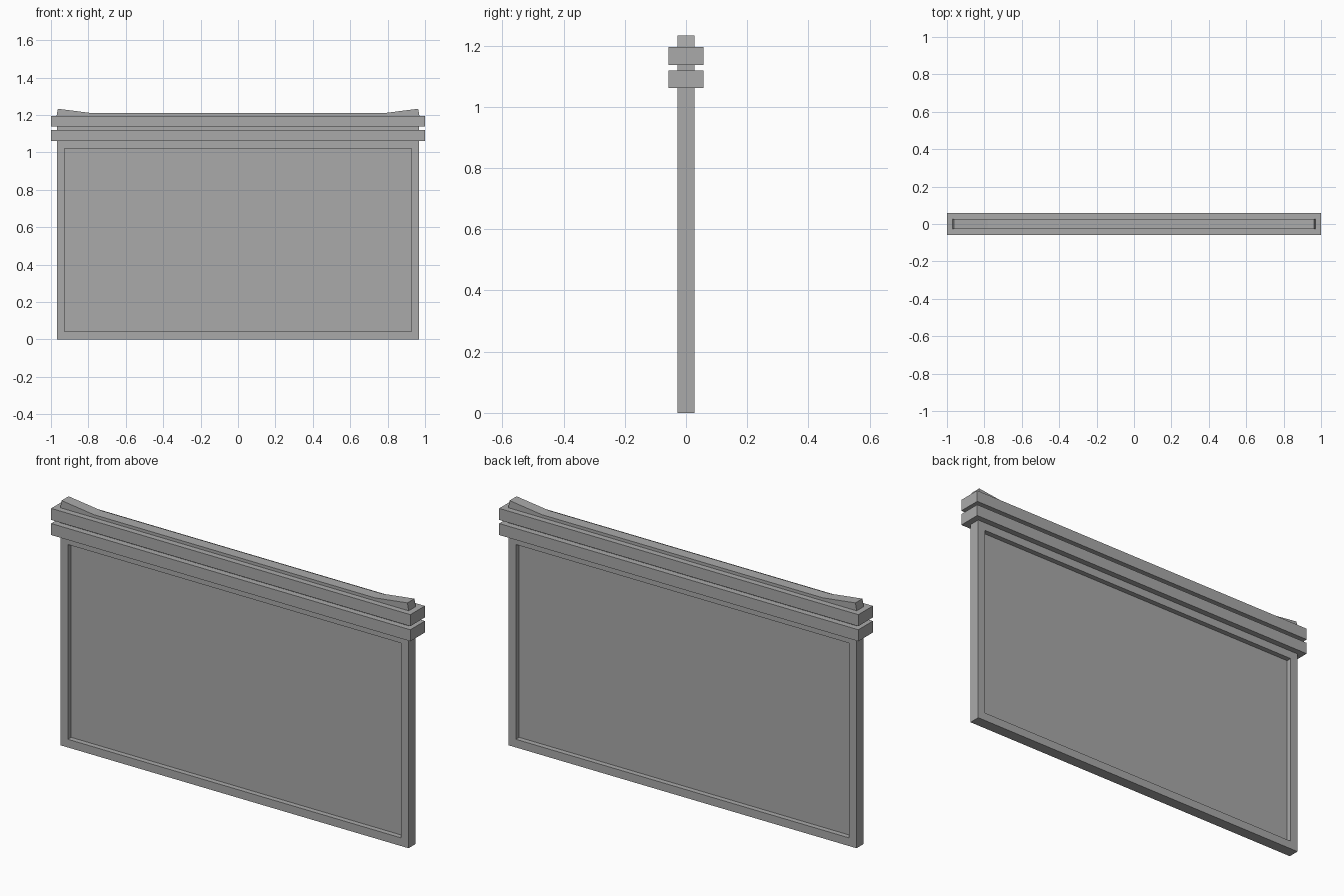
import bpy
import bmesh

cube = bpy.data.objects.get("Cube")
if cube:
    bpy.data.objects.remove(cube, do_unlink=True)

# One plain grey for the whole model
GREY = (0.4, 0.4, 0.4, 1.0)
grey = bpy.data.materials.new("grey")
grey.use_nodes = True
grey.diffuse_color = GREY
grey.node_tree.nodes["Principled BSDF"].inputs["Base Color"].default_value = GREY

HALF_DEPTH = 0.028


def add_prism(name, outline, half_depth):
    """Extrude an x-z outline through the depth; return the object."""
    bm = bmesh.new()
    face = bm.faces.new([bm.verts.new((x, -half_depth, z)) for x, z in outline])
    new = bmesh.ops.extrude_face_region(bm, geom=[face])["geom"]
    verts = [v for v in new if isinstance(v, bmesh.types.BMVert)]
    bmesh.ops.translate(bm, verts=verts, vec=(0, 2 * half_depth, 0))
    bmesh.ops.recalc_face_normals(bm, faces=bm.faces)
    mesh = bpy.data.meshes.new(name)
    bm.to_mesh(mesh)
    bm.free()
    mesh.materials.append(grey)
    obj = bpy.data.objects.new(name, mesh)
    bpy.context.collection.objects.link(obj)
    return obj


def mirrored(right_side):
    """Complete an outline given from bottom to top on the +x side."""
    return right_side + [(-x, z) for x, z in reversed(right_side)]


# Framed panel: recess the front and back faces to a thin central sheet
panel = add_prism("framed_panel", mirrored([(0.969, 0), (0.969, 1.062)]), HALF_DEPTH)
bm = bmesh.new()
bm.from_mesh(panel.data)
bm.normal_update()
for face in [f for f in bm.faces if abs(f.normal.y) > 0.9]:
    bmesh.ops.inset_region(bm, faces=[face], thickness=0.058)
    rim = bmesh.ops.extrude_discrete_faces(bm, faces=[face])["faces"][0]
    for v in rim.verts:
        v.co.y *= 0.002 / HALF_DEPTH
bm.to_mesh(panel.data)
bm.free()

# Two overhanging moulding bars
for name, low, high in (("lower_bar", 1.061, 1.119), ("upper_bar", 1.137, 1.195)):
    add_prism(name, mirrored([(1.0, low), (1.0, high)]), 0.0577)

# Neck between the bars, and the crest with raised ends
add_prism("neck", mirrored([(0.969, 1.11), (0.969, 1.145)]), HALF_DEPTH)
add_prism("crest", mirrored([(0.971, 1.19), (0.963, 1.233), (0.782, 1.21)]), HALF_DEPTH)
